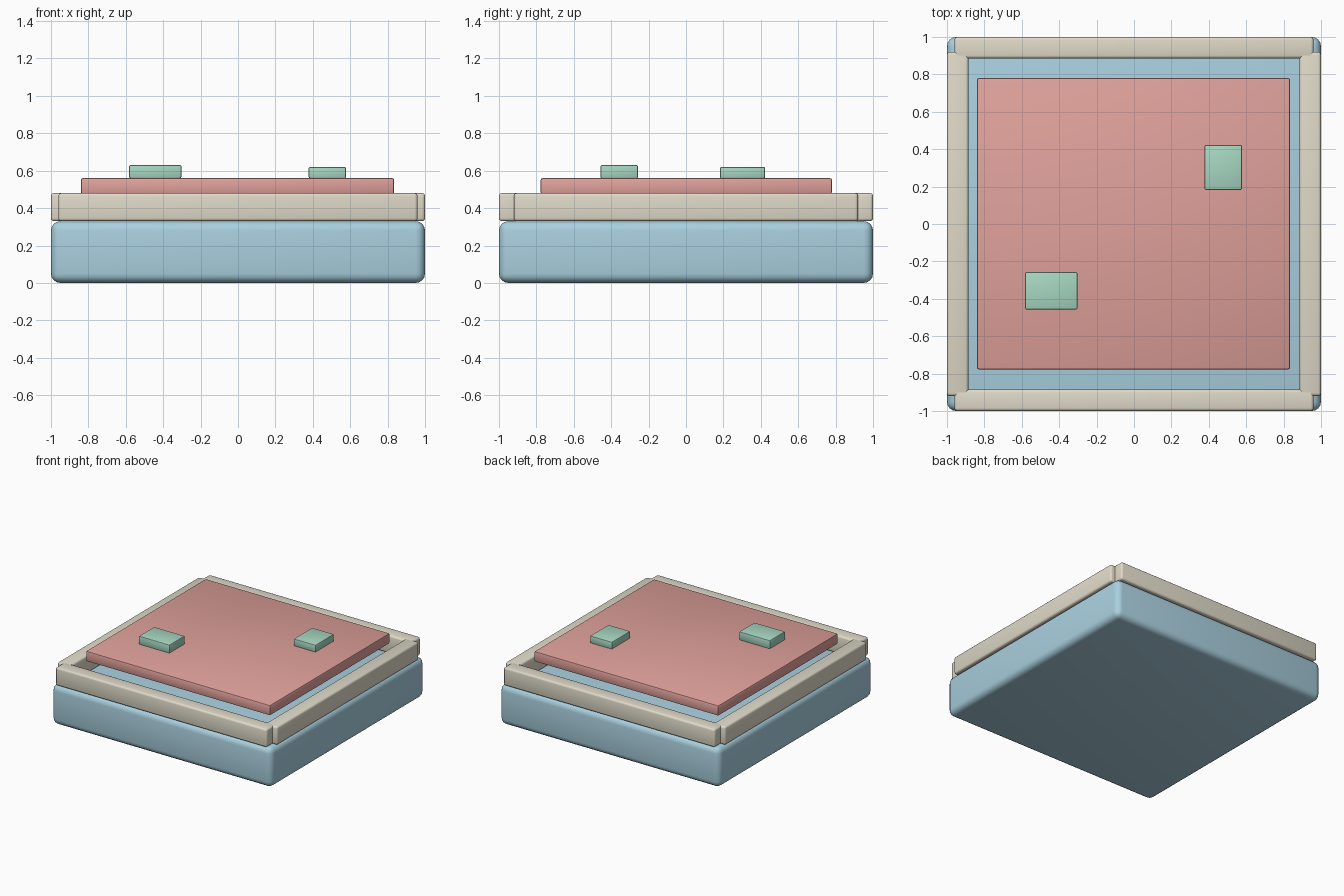
import bpy

if "Cube" in bpy.data.objects:
    bpy.data.objects.remove(bpy.data.objects["Cube"])


def material(name, color):
    m = bpy.data.materials.new(name)
    m.diffuse_color = color
    m.use_nodes = True
    m.node_tree.nodes["Principled BSDF"].inputs["Base Color"].default_value = m.diffuse_color
    return m


BLUE = material("blue", (0.40, 0.63, 0.74, 1))
CREAM = material("cream", (0.74, 0.70, 0.58, 1))
RED = material("red", (0.75, 0.36, 0.33, 1))
GREEN = material("green", (0.39, 0.68, 0.54, 1))


def block(name, x, y, z, bevel, mat, segments=3):
    """Rounded box spanning the given (min, max) ranges."""
    spans = (x, y, z)
    bpy.ops.mesh.primitive_cube_add(size=1, location=[(a + b) / 2 for a, b in spans])
    ob = bpy.context.object
    ob.name = name
    ob.scale = [b - a for a, b in spans]
    bpy.ops.object.transform_apply(location=False, rotation=False, scale=True)
    mod = ob.modifiers.new("rounding", 'BEVEL')
    mod.width = bevel
    mod.segments = segments
    bpy.ops.object.modifier_apply(modifier=mod.name)
    bpy.ops.object.shade_smooth_by_angle()
    ob.data.materials.append(mat)
    return ob


# Thick rounded base
block("base", (-1, 1), (-1, 1), (0, 0.33), 0.05, BLUE, 4)

# Raised rim: four rails, overlapping at the corners
rim_z = (0.33, 0.48)
for name, lo, hi in (("front", -1, -0.885), ("back", 0.885, 1)):
    block(name + "_rail", (-0.96, 0.96), (lo, hi), rim_z, 0.016, CREAM)
for name, lo, hi in (("left", -1, -0.885), ("right", 0.885, 1)):
    block(name + "_rail", (lo, hi), (-0.92, 0.92), rim_z, 0.016, CREAM)

# Top panel, raised clear of the base
block("top_panel", (-0.84, 0.835), (-0.777, 0.78), (0.475, 0.56), 0.01, RED, 2)

# Small pads on the panel
block("left_pad", (-0.582, -0.303), (-0.457, -0.257), (0.56, 0.63), 0.007, GREEN, 2)
block("right_pad", (0.378, 0.577), (0.182, 0.423), (0.56, 0.62), 0.007, GREEN, 2)
